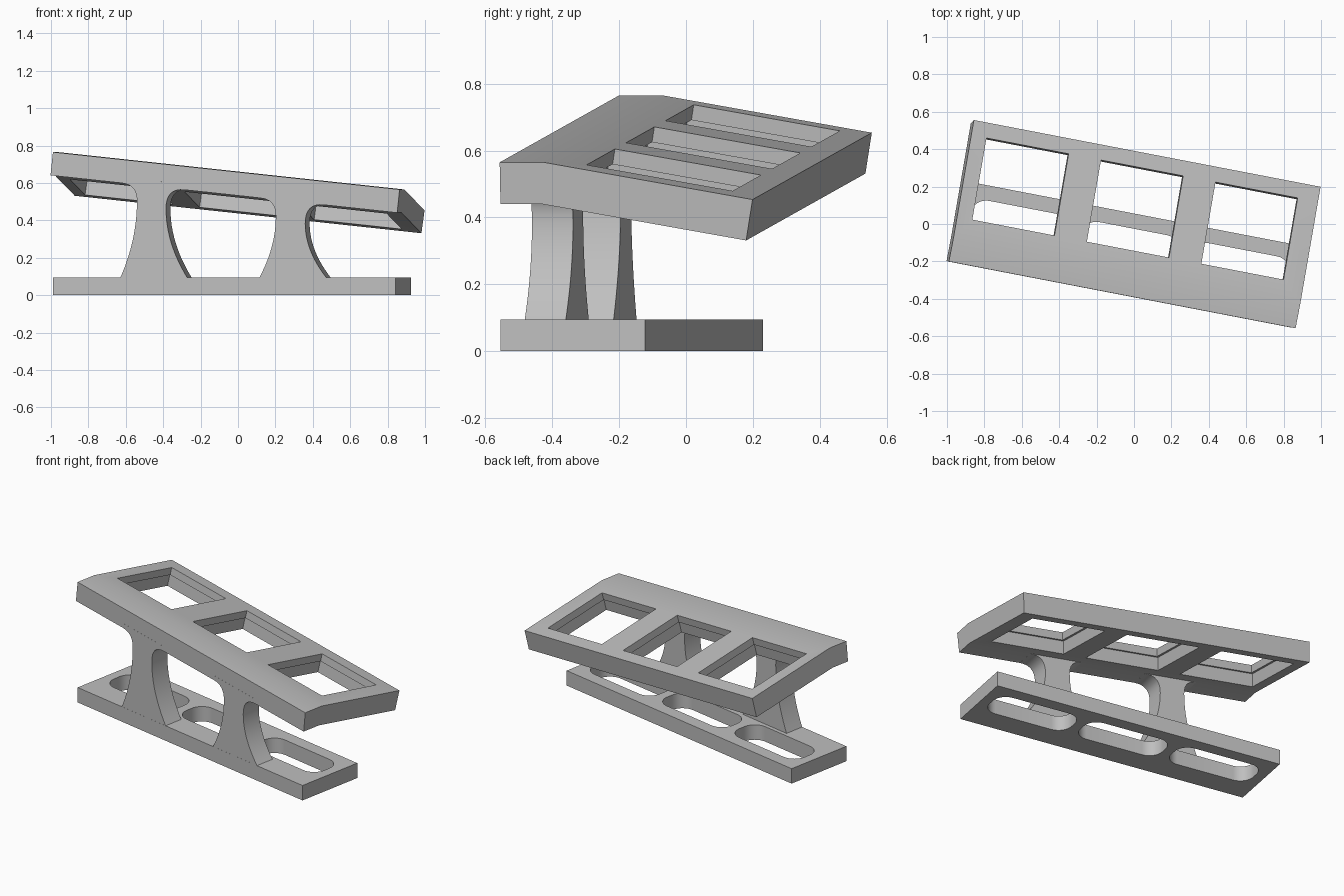
import bpy, bmesh, math
from mathutils import Matrix, Vector

if "Cube" in bpy.data.objects:
    bpy.data.objects.remove(bpy.data.objects["Cube"])

grey = bpy.data.materials.new("light_grey")
grey.diffuse_color = (0.52, 0.52, 0.52, 1)
grey.use_nodes = True
grey.node_tree.nodes["Principled BSDF"].inputs["Base Color"].default_value = grey.diffuse_color

YAW = Matrix.Rotation(math.radians(-10.9), 4, 'Z')
TILT = math.radians(10)
TRAY = YAW @ Matrix.Translation((0.01, 0, 0.665)) @ Matrix.Rotation(math.radians(6.05), 4, 'Y')


def extrude(name, points, direction, matrix):
    """Extrude a closed 3D outline along a direction."""
    bm = bmesh.new()
    face = bm.faces.new([bm.verts.new(p) for p in points])
    out = bmesh.ops.extrude_face_region(bm, geom=[face])
    verts = [v for v in out['geom'] if isinstance(v, bmesh.types.BMVert)]
    bmesh.ops.translate(bm, verts=verts, vec=Vector(direction))
    bmesh.ops.recalc_face_normals(bm, faces=bm.faces)
    bm.transform(matrix)
    mesh = bpy.data.meshes.new(name)
    bm.to_mesh(mesh)
    bm.free()
    mesh.materials.append(grey)
    obj = bpy.data.objects.new(name, mesh)
    bpy.context.collection.objects.link(obj)
    return obj


def block(name, half, z0, z1, matrix):
    pts = [(-half, -half, z0), (half, -half, z0), (half, half, z0), (-half, half, z0)]
    return extrude(name, pts, (0, 0, z1 - z0), matrix)


def cut(obj, cutters):
    """Subtract the cutters, bake the result and delete them."""
    for c in cutters:
        c.hide_render = True
        m = obj.modifiers.new("cut", 'BOOLEAN')
        m.operation = 'DIFFERENCE'
        m.solver = 'EXACT'
        m.object = c
    bpy.context.view_layer.update()
    deps = bpy.context.evaluated_depsgraph_get()
    mesh = bpy.data.meshes.new_from_object(obj.evaluated_get(deps))
    obj.modifiers.clear()
    obj.data = mesh
    for c in cutters:
        bpy.data.objects.remove(c)


def smooth(obj):
    bpy.ops.object.select_all(action='DESELECT')
    obj.select_set(True)
    bpy.context.view_layer.objects.active = obj
    bpy.ops.object.shade_smooth_by_angle(angle=math.radians(30))


# Sloping tray: flat front strip, then bent down towards the back
profile = [(-0.384, 0), (-0.25, 0), (0.384, -0.112),
           (0.362, -0.235), (-0.261, -0.125), (-0.384, -0.125)]
tray = extrude("tray", [(-0.949, y, z) for y, z in profile], (1.898, 0, 0), TRAY)

# Square windows, each with a wider recess beneath a thin lip
cutters = []
for i in (-1, 0, 1):
    frame = (TRAY @ Matrix.Translation((i * 0.627 - 0.014, 0.081, -0.058))
             @ Matrix.Rotation(-TILT, 4, 'X'))
    cutters.append(block("window_cutter", 0.225, -0.1, 0.1, frame))
    cutters.append(block("recess_cutter", 0.24, -0.3, -0.047, frame))
cut(tray, cutters)
smooth(tray)

# Base bar with three rounded slots
base = extrude("base", [(-0.932, -0.385, 0), (0.932, -0.385, 0),
                        (0.932, 0.055, 0), (-0.932, 0.055, 0)], (0, 0, 0.095), YAW)
cutters = []
HL, HW, R = 0.27, 0.105, 0.085
for i in (-1, 0, 1):
    pts = []
    for k, (sx, sy) in enumerate([(1, 1), (-1, 1), (-1, -1), (1, -1)]):
        for j in range(9):
            a = math.pi / 2 * (k + j / 8)
            pts.append((i * 0.6 + sx * (HL - R) + R * math.cos(a),
                        -0.13 + sy * (HW - R) + R * math.sin(a), -0.1))
    cutters.append(extrude("slot_cutter", pts, (0, 0, 0.3), YAW))
cut(base, cutters)
smooth(base)


# Flared legs blending into the underside of the tray
def underside(u):
    return 0.64 - 0.106 * (u + 0.944)


def leg_side(neck, flare, fillet):
    """Points from the foot up to the tray along one side of a leg."""
    top = underside(neck)
    z0 = top - abs(fillet) * 1.1
    pts = []
    for j in range(13):
        t = 1 - j / 12
        pts.append((neck + flare * t * t, z0 + (0.09 - z0) * t))
    end = neck + fillet
    for j in range(1, 9):
        t = j / 8
        a, b, c = (1 - t) ** 2, 2 * t * (1 - t), t * t
        pts.append((a * neck + b * neck + c * end, a * z0 + b * top + c * underside(end)))
    pts.append((end, underside(end) + 0.03))
    return pts


for name, left, right in (("left_leg", -0.476, -0.318), ("right_leg", 0.28, 0.44)):
    outline = leg_side(left, -0.092, -0.08) + leg_side(right, 0.118, 0.1)[::-1]
    leg = extrude(name, [(u, -0.3845, z) for u, z in outline], (0, 0.125, 0), YAW)
    smooth(leg)
